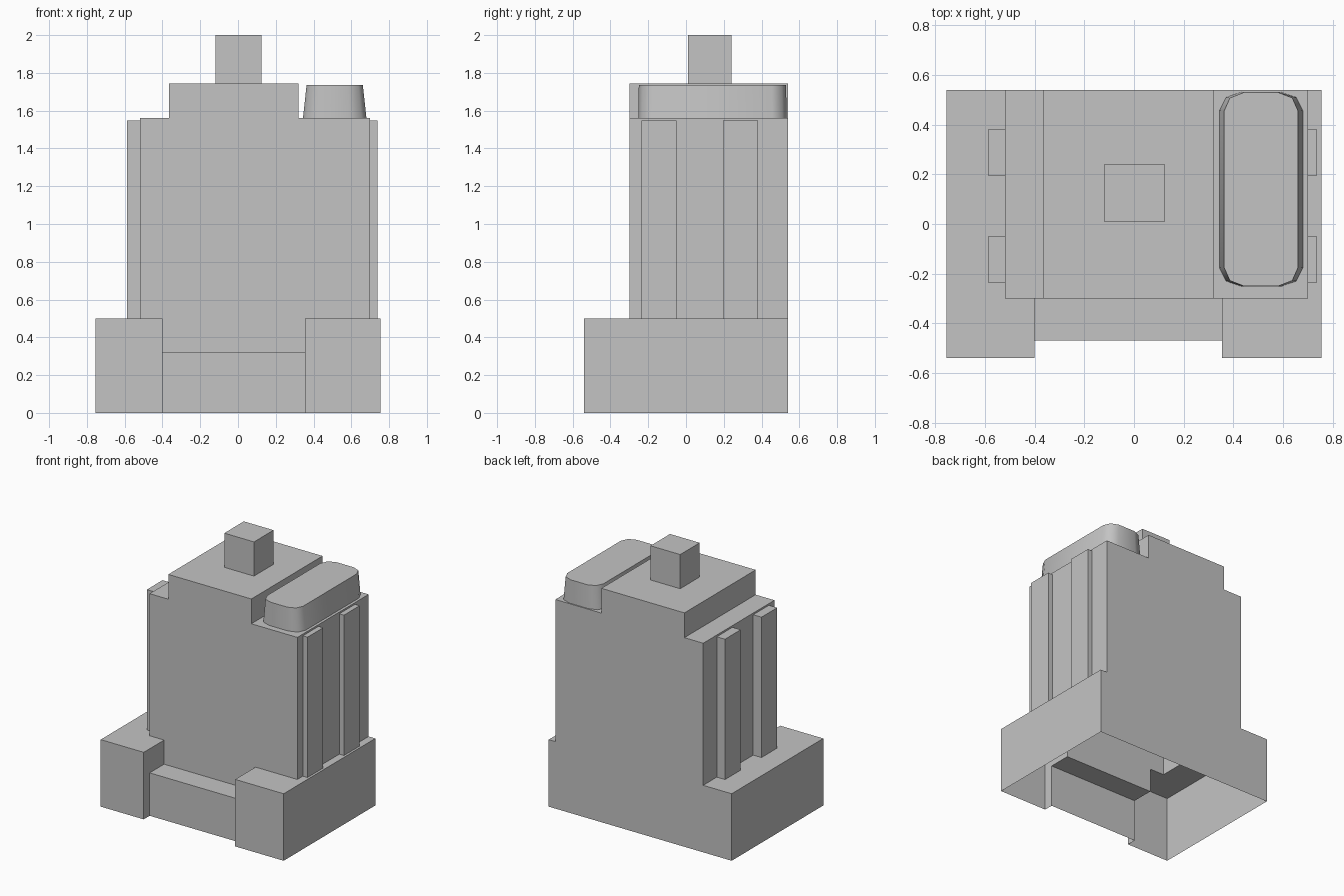
import bpy, bmesh
from math import cos, sin, pi

cube = bpy.data.objects.get("Cube")
if cube:
    bpy.data.objects.remove(cube, do_unlink=True)

grey = bpy.data.materials.new("plain_grey")
grey.use_nodes = True
grey.diffuse_color = (0.55, 0.55, 0.55, 1)
grey.node_tree.nodes["Principled BSDF"].inputs["Base Color"].default_value = grey.diffuse_color


def make(name, faces):
    """Build one object from polygons given as point lists, welding shared corners."""
    bm = bmesh.new()
    for points in faces:
        bm.faces.new([bm.verts.new(p) for p in points])
    bmesh.ops.remove_doubles(bm, verts=bm.verts, dist=0.0005)
    bmesh.ops.recalc_face_normals(bm, faces=bm.faces)
    mesh = bpy.data.meshes.new(name)
    bm.to_mesh(mesh)
    bm.free()
    mesh.materials.append(grey)
    obj = bpy.data.objects.new(name, mesh)
    bpy.context.collection.objects.link(obj)
    return obj


def wall(profile, y):
    return [(x, y, z) for x, z in profile]


def box(name, x0, x1, y0, y1, z0, z1):
    low = [(x0, y0, z0), (x1, y0, z0), (x1, y1, z0), (x0, y1, z0)]
    high = [(x, y, z1) for x, y, z in low]
    sides = [[low[i], low[i - 1], high[i - 1], high[i]] for i in range(4)]
    return make(name, sides + [low, high])


# Main dimensions
side, front, back = 0.755, -0.54, 0.54
tower_front, step_front = -0.30, -0.47
base_top, step_top = 0.50, 0.32
step_left, step_right = -0.40, 0.355

# Tower and base: a hollow shell, open underneath
tower = [(-0.52, base_top), (-0.52, 1.56), (-0.365, 1.56), (-0.365, 1.745),
         (0.32, 1.745), (0.32, 1.56), (0.70, 1.56), (0.70, base_top)]
outline = [(-side, 0), (-side, base_top)] + tower + [(side, base_top), (side, 0)]
notch = [(step_right, base_top), (step_right, step_top),
         (step_left, step_top), (step_left, base_top)]
faces = [wall(outline, back), wall(tower + notch, tower_front)]
for a, b in zip(outline, outline[1:]):
    faces.append(wall([a, b], tower_front) + wall([b, a], back))

# Front blocks of the base on either side of the step
cheek = [(front, 0), (front, base_top), (tower_front, base_top),
         (tower_front, step_top), (step_front, step_top), (step_front, 0)]
for outer, inner in ((-side, step_left), (side, step_right)):
    faces.append([(inner, y, z) for y, z in cheek])
    faces.append(wall([(outer, 0), (inner, 0), (inner, base_top), (outer, base_top)], front))
    faces.append(wall([(outer, base_top), (inner, base_top)], front)
                 + wall([(inner, base_top), (outer, base_top)], tower_front))
    faces.append(wall([(outer, 0), (outer, base_top)], front)
                 + wall([(outer, base_top), (outer, 0)], tower_front))

# Low step between the blocks
low_edge = [(step_left, 0), (step_right, 0)]
top_edge = [(step_left, step_top), (step_right, step_top)]
faces.append(wall(low_edge + top_edge[::-1], step_front))
faces.append(wall(top_edge, step_front) + wall(top_edge[::-1], tower_front))
make("tower_shell", faces)

# Chimney block and side fins
box("chimney", -0.12, 0.125, 0.01, 0.24, 1.745, 2.0)
for label, y0, y1 in (("front", -0.235, -0.05), ("back", 0.195, 0.38)):
    box("left_fin_" + label, 0.70, 0.738, y0, y1, base_top, 1.547)
    box("right_fin_" + label, -0.588, -0.52, y0, y1, base_top, 1.547)


# Rounded roof unit, tapering only across its width
def rounded_ring(half_x, half_y, rx, ry, z):
    ring = []
    for quarter, (sx, sy) in enumerate(((1, 1), (-1, 1), (-1, -1), (1, -1))):
        for step in range(3):
            t = (quarter + step / 2) * pi / 2
            ring.append((0.512 + sx * (half_x - rx) + rx * cos(t),
                         0.14 + sy * (half_y - ry) + ry * sin(t), z))
    return ring


lower = rounded_ring(0.168, 0.392, 0.09, 0.075, 1.56)
upper = rounded_ring(0.149, 0.39, 0.08, 0.075, 1.735)
sides = [[lower[i - 1], lower[i], upper[i], upper[i - 1]] for i in range(len(lower))]
unit = make("roof_unit", sides + [lower, upper])
bpy.ops.object.select_all(action="DESELECT")
unit.select_set(True)
bpy.context.view_layer.objects.active = unit
bpy.ops.object.shade_smooth_by_angle(angle=pi / 3.5)
